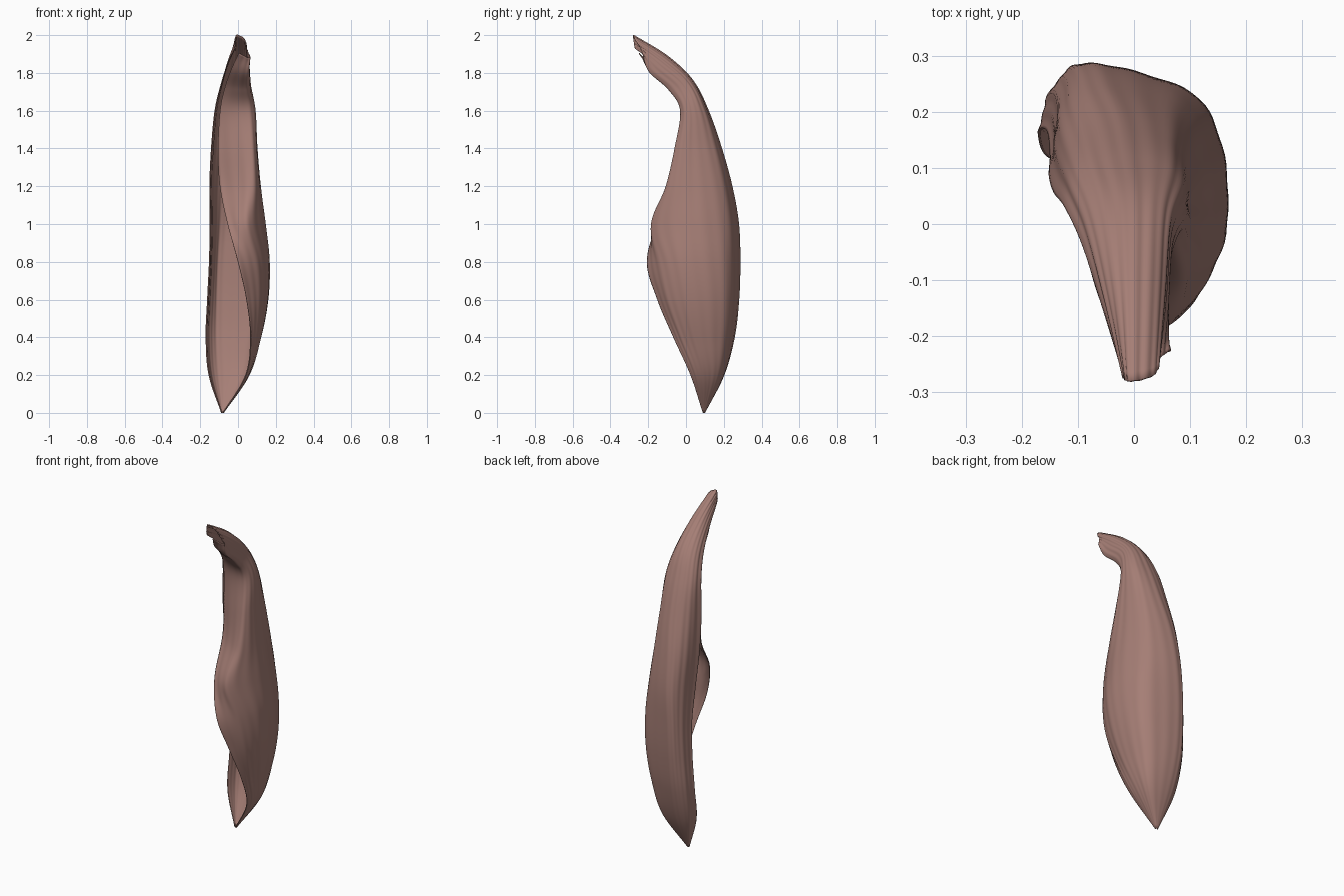
import bpy, bmesh, math
from mathutils import Vector

if "Cube" in bpy.data.objects:
    bpy.data.objects.remove(bpy.data.objects["Cube"])

# Rows up the petal: z, then x,y of left edge, back spine, right side, front fold, front edge
ROWS = [
    (0.00, -.087, .093, -.083, .098, -.078, .096, -.078, .093, -.079, .090),
    (0.20, -.153, .120, -.080, .200, .055, .120, .055, .060, .040, .025),
    (0.40, -.168, .160, -.080, .255, .120, .080, .100, -.015, .065, -.065),
    (0.60, -.160, .170, -.075, .278, .158, .050, .120, -.085, .045, -.150),
    (0.80, -.150, .160, -.070, .284, .165, .020, .110, -.130, .000, -.205),
    (1.00, -.146, .120, -.060, .277, .143, .000, .060, -.175, -.055, -.145),
    (1.20, -.148, .085, -.050, .242, .118, .010, .070, -.105, -.095, -.010),
    (1.40, -.140, .055, -.030, .187, .100, .020, .065, -.058, -.105, .015),
    (1.60, -.122, .030, -.020, .117, .090, .025, .055, -.028, -.095, .000),
    (1.76, -.092, -.035, -.010, .035, .066, -.020, .045, -.090, -.070, -.065),
    (1.89, -.058, -.140, -.008, -.100, .056, -.140, .050, -.190, -.035, -.175),
    (2.00, -.018, -.270, -.005, -.280, .045, -.240, .062, -.225, .005, -.250),
]
DROOP = (.6, .25, 0, .2, .6, 1, .8)
NU, NV = 90, 120


def section(row):
    """Seven points round the open, curled cross-section; the hood's rim droops."""
    z, lx, ly, bx, by, rx, ry, qx, qy, fx, fy = row
    d = max(0, z - 1.6) * .3
    pts = [(lx, ly), (lx + .25 * (bx - lx), ly + .72 * (by - ly)), (bx, by),
           (bx + .8 * (rx - bx), ry + .74 * (by - ry)), (rx, ry), (qx, qy), (fx, fy)]
    return [Vector((x, y, z - d * w)) for (x, y), w in zip(pts, DROOP)]


def spline(pts, n):
    """Smooth curve through the points, sampled n + 1 times."""
    p = [2 * pts[0] - pts[1]] + pts + [2 * pts[-1] - pts[-2]]
    out = []
    for k in range(n + 1):
        s = k / n * (len(pts) - 1)
        i = min(int(s), len(pts) - 2)
        t = s - i
        a, b, c, d = p[i:i + 4]
        out.append(.5 * (2 * b + (c - a) * t + (2 * a - 5 * b + 4 * c - d) * t * t
                         + (3 * b - a - 3 * c + d) * t ** 3))
    return out


# Loft the sections into one curled sheet
across = [spline(section(r), NU) for r in ROWS]
columns = [spline([row[u] for row in across], NV) for u in range(NU + 1)]
bm = bmesh.new()
grid = [[bm.verts.new(p) for p in col] for col in columns]
for u in range(NU):
    for v in range(NV):
        bm.faces.new((grid[u][v], grid[u][v + 1], grid[u + 1][v + 1], grid[u + 1][v]))
bm.normal_update()

# Fine lengthwise veins, fading at the base
moves = []
for u, col in enumerate(grid):
    for v, vert in enumerate(col):
        a, h = u / NU, v / NV
        wave = math.sin(a * 95 + 2 * math.sin(h * 5)) + .7 * math.sin(a * 53 + 3 * h)
        moves.append((vert, vert.normal * wave * .001 * min(1, h * 5)))
for vert, m in moves:
    vert.co += m

me = bpy.data.meshes.new("curled_petal")
bm.to_mesh(me)
bm.free()
petal = bpy.data.objects.new("curled_petal", me)
bpy.context.collection.objects.link(petal)
me.shade_smooth()

# Thin flesh
sol = petal.modifiers.new("thickness", 'SOLIDIFY')
sol.thickness = .005
sol.offset = 0

mat = bpy.data.materials.new("dusky_pink")
mat.diffuse_color = (.38, .21, .18, 1)
mat.use_nodes = True
mat.node_tree.nodes["Principled BSDF"].inputs["Base Color"].default_value = mat.diffuse_color
me.materials.append(mat)
